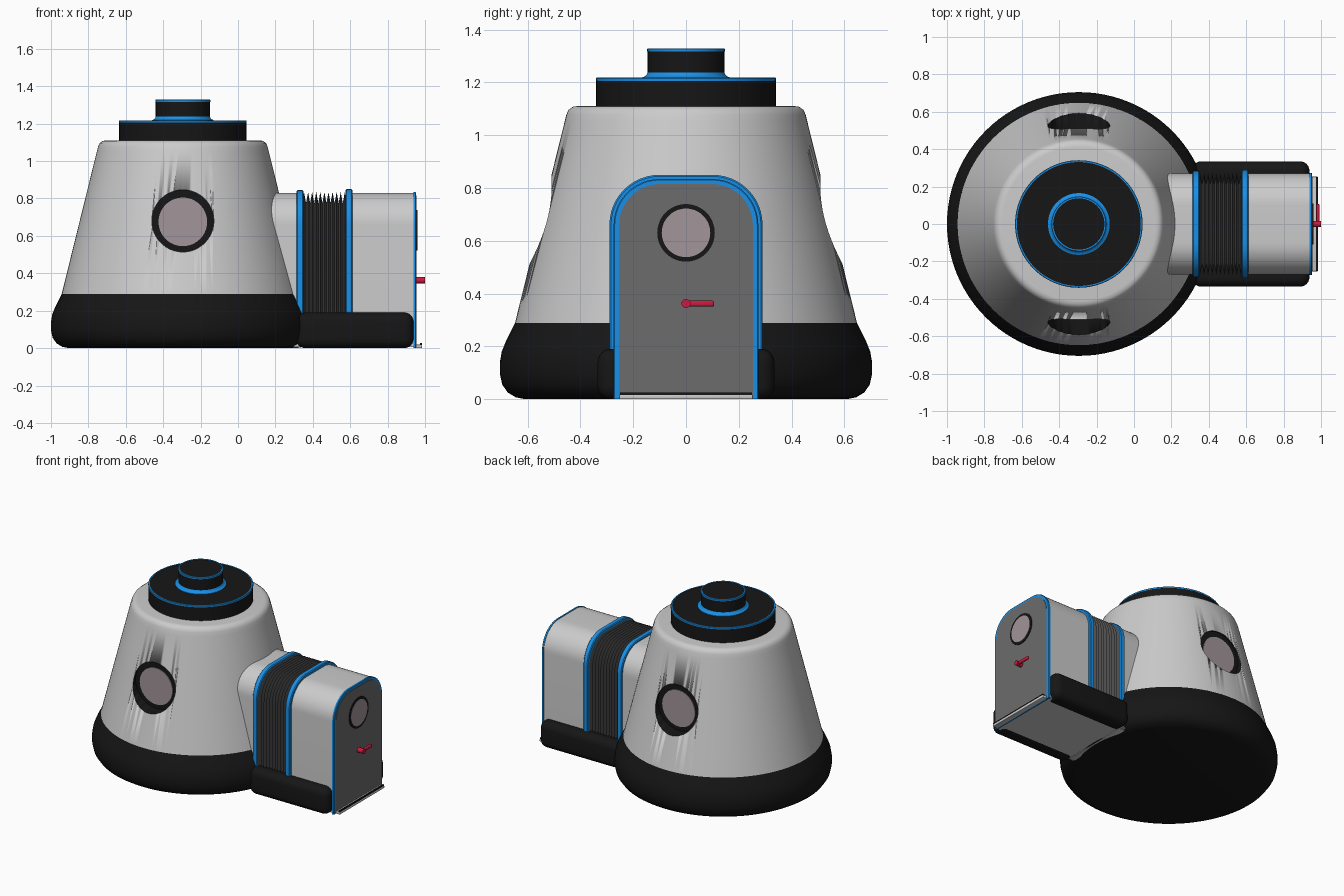
import bpy, bmesh
from math import pi, sin, cos, radians
from mathutils import Matrix

if "Cube" in bpy.data.objects:
    bpy.data.objects.remove(bpy.data.objects["Cube"])

CX = -0.295  # axis of the round cabin


def mat(name, rgb):
    m = bpy.data.materials.new(name)
    m.diffuse_color = (*rgb, 1)
    m.use_nodes = True
    m.node_tree.nodes["Principled BSDF"].inputs["Base Color"].default_value = m.diffuse_color
    return m


GREY = mat("light_grey", (0.8, 0.8, 0.8))
BLACK = mat("black", (0.008, 0.008, 0.008))
BLUE = mat("blue", (0.01, 0.28, 0.8))
DARK = mat("door_grey", (0.15, 0.15, 0.15))
RUBBER = mat("bellows_grey", (0.08, 0.08, 0.08))
GLASS = mat("glass", (0.36, 0.3, 0.32))
RED = mat("red", (0.6, 0.01, 0.05))


def finish(name, bm, m, angle=35):
    bmesh.ops.remove_doubles(bm, verts=bm.verts, dist=1e-5)
    bmesh.ops.recalc_face_normals(bm, faces=bm.faces)
    me = bpy.data.meshes.new(name)
    bm.to_mesh(me)
    bm.free()
    ob = bpy.data.objects.new(name, me)
    bpy.context.collection.objects.link(ob)
    me.materials.append(m)
    bpy.ops.object.select_all(action='DESELECT')
    bpy.context.view_layer.objects.active = ob
    ob.select_set(True)
    bpy.ops.object.shade_smooth_by_angle(angle=radians(angle))
    return ob


def bridge(bm, rings, closed=False):
    pairs = list(zip(rings, rings[1:])) + ([(rings[-1], rings[0])] if closed else [])
    for a, b in pairs:
        for i in range(len(a)):
            j = (i + 1) % len(a)
            bm.faces.new((a[i], a[j], b[j], b[i]))


def lathe(name, profile, m, closed=False, n=96):
    """Turn an (r, z) profile round the cabin axis; open profiles get end caps."""
    bm = bmesh.new()
    rings = [[bm.verts.new((CX + r * cos(2 * pi * i / n), r * sin(2 * pi * i / n), z))
              for i in range(n)] for r, z in profile]
    bridge(bm, rings, closed)
    if not closed:
        bm.faces.new(rings[0])
        bm.faces.new(rings[-1])
    return finish(name, bm, m)


def loft(name, sections, m, w=0.27, top=0.83, z0=0.01, r=0.17, angle=35):
    """Round-topped arch section carried along x; sections are (x, growth)."""
    bm = bmesh.new()
    rings = []
    for x, g in sections:
        pts = [(w + g, z0)]
        for side in (0, 1):
            cy = (w - r) * (1 - 2 * side)
            for k in range(13):
                a = pi / 2 * (side + k / 12)
                pts.append((cy + (r + g) * cos(a), top - r + (r + g) * sin(a)))
        pts.append((-w - g, z0))
        rings.append([bm.verts.new((x, y, z)) for y, z in pts])
    bridge(bm, rings)
    bm.faces.new(rings[0])
    bm.faces.new(rings[-1])
    return finish(name, bm, m, angle)


def rod(name, axis, centre, radius, length, m, n=48):
    bm = bmesh.new()
    rot = Matrix.Rotation(pi / 2, 4, 'Y' if axis == 'x' else 'X')
    bmesh.ops.create_cone(bm, cap_ends=True, segments=n, radius1=radius, radius2=radius,
                          depth=length, matrix=Matrix.Translation(centre) @ rot)
    return finish(name, bm, m)


def box(name, lo, hi, m, bevel=0, seg=1):
    bm = bmesh.new()
    bmesh.ops.create_cube(bm, size=1)
    for v in bm.verts:
        v.co = [(a + b) / 2 + c * (b - a) for a, b, c in zip(lo, hi, v.co)]
    if bevel:
        bmesh.ops.bevel(bm, geom=bm.edges[:], offset=bevel, segments=seg,
                        profile=0.5, affect='EDGES')
    return finish(name, bm, m)


# Cabin: bulging base and tapered shell
lathe("cabin_base", [(0.61, 0), (0.645, 0.007), (0.675, 0.025), (0.696, 0.055), (0.705, 0.095),
                     (0.705, 0.14), (0.698, 0.18), (0.682, 0.22), (0.648, 0.288)], BLACK)
shell = lathe("cabin_shell", [(0.648, 0.288), (0.46, 1.05), (0.453, 1.078), (0.445, 1.096),
                              (0.428, 1.108), (0.41, 1.11)], GREY, n=128)
shell.data.materials.append(BLACK)

# Flat-bottomed round window recesses with glass, both sides
for s, label in ((-1, "front"), (1, "back")):
    cutter = rod("window_cutter", 'y', (CX, s * 0.65, 0.68), 0.166, 0.3, BLACK, 64)
    cutter.hide_render = True
    mod = shell.modifiers.new("window", 'BOOLEAN')
    mod.operation, mod.solver, mod.object = 'DIFFERENCE', 'EXACT', cutter
    mod.material_mode = 'TRANSFER'
    bpy.context.view_layer.objects.active = shell
    bpy.ops.object.modifier_apply(modifier=mod.name)
    bpy.data.objects.remove(cutter)
    rod(label + "_window_glass", 'y', (CX, s * 0.5, 0.675), 0.13, 0.01, GLASS, 64)

# Stepped roof hatch with blue trims
lathe("roof_drum", [(0.34, 1.10), (0.34, 1.215)], BLACK)
lathe("roof_cap", [(0.145, 1.20), (0.145, 1.325)], BLACK)
for name, r, z in (("drum_rim", 0.341, 1.218), ("cap_rim", 0.147, 1.329)):
    lathe(name, [(r, z - 0.012), (r, z - 0.003), (r - 0.003, z), (r - 0.01, z), (r - 0.01, z - 0.012)],
          BLUE, True)
lathe("cap_collar", [(0.165, 1.21), (0.165, 1.219), (0.155, 1.223), (0.148, 1.23), (0.144, 1.24),
                     (0.14, 1.21)], BLUE, True)

# Airlock tunnel, clamp rings and bellows
loft("tunnel_inner", [(0.1, 0), (0.325, 0)], GREY)
loft("tunnel_outer", [(0.59, 0), (0.943, 0)], GREY)
for name, x0, x1, g in (("inner_clamp", 0.313, 0.35, 0.014), ("outer_clamp", 0.576, 0.612, 0.02)):
    loft(name, [(x0, g - 0.006), (x0 + 0.005, g), (x1 - 0.005, g), (x1, g - 0.006)],
         BLUE, z0=0.15)
folds = 11
step = 0.24 / (2 * folds)
loft("bellows", [(0.342 + i * step, 0.005 if i % 2 else -0.055) for i in range(2 * folds + 1)],
     RUBBER, angle=20)
box("tunnel_floor", (0.3, -0.265, 0.006), (0.943, 0.265, 0.03), GREY)

# Side floats
for s, label in ((-1, "front"), (1, "back")):
    a, b = sorted((s * 0.2, s * 0.335))
    box(label + "_float", (0.31, a, 0), (0.938, b, 0.19), BLACK, 0.05, 6)

# Door with frame, porthole, handle and sills
loft("door_frame", [(0.938, 0.004), (0.948, 0.004), (0.952, 0)], BLUE, z0=0)
loft("door_panel", [(0.94, 0), (0.955, 0)], DARK, w=0.253, top=0.815, z0=0.005, r=0.155)
rod("porthole_rim", 'x', (0.953, 0, 0.63), 0.109, 0.012, BLACK)
rod("porthole_glass", 'x', (0.954, 0, 0.63), 0.092, 0.014, GLASS)
rod("handle_pivot", 'x', (0.975, 0, 0.362), 0.017, 0.05, RED, 24)
box("handle_lever", (0.974, 0, 0.351), (0.992, 0.107, 0.373), RED, 0.007, 3)
box("outer_sill", (0.945, -0.253, 0), (0.984, 0.253, 0.018), GREY, 0.004, 2)
box("sill_strip", (0.972, -0.25, 0.014), (0.983, 0.25, 0.026), BLACK)
box("inner_sill", (0.29, -0.255, 0.002), (0.335, 0.255, 0.032), GREY, 0.004, 2)
